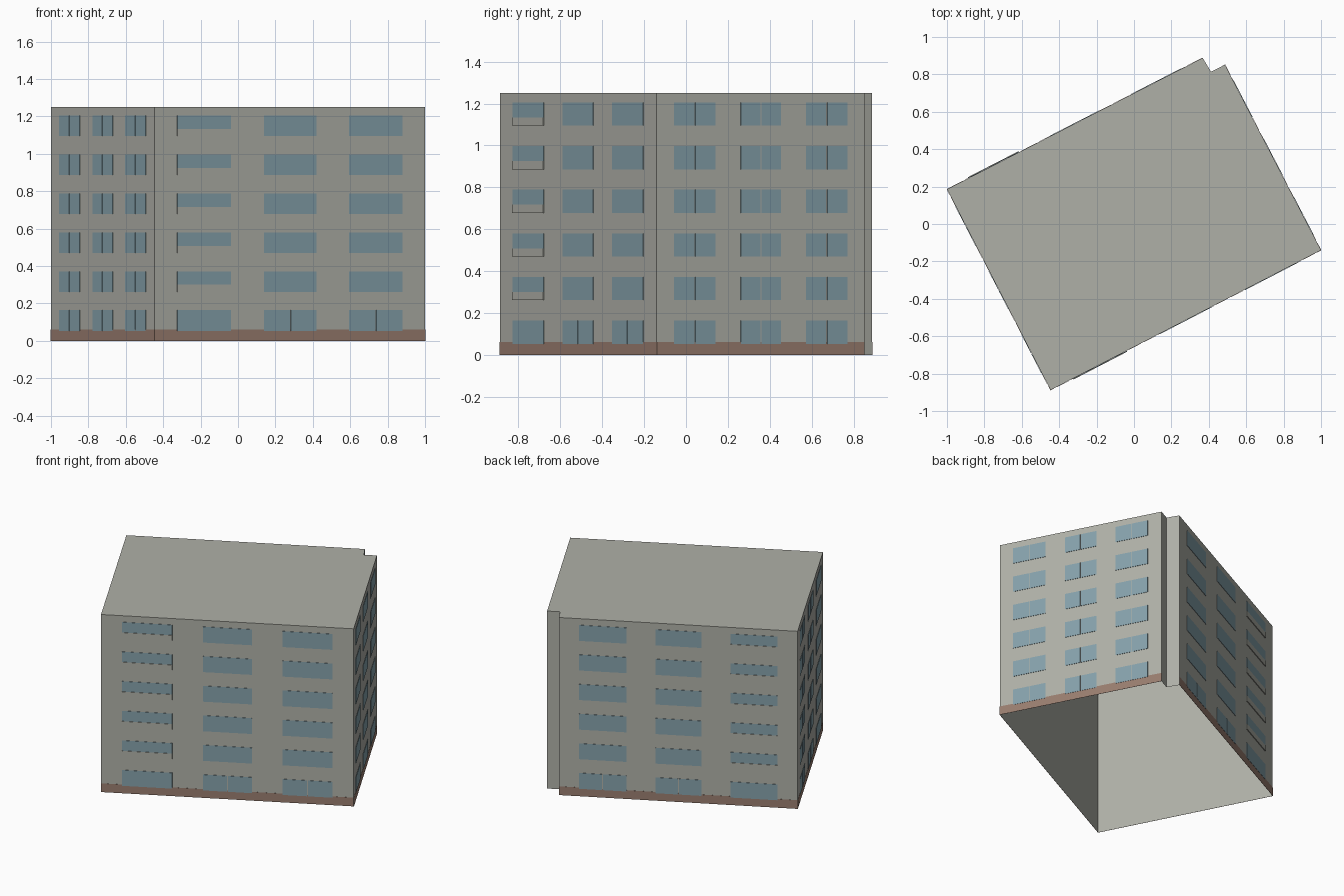
import bpy
import bmesh
from mathutils import Vector

cube = bpy.data.objects.get("Cube")
if cube:
    bpy.data.objects.remove(cube, do_unlink=True)


def material(name, rgb):
    m = bpy.data.materials.new(name)
    m.use_nodes = True
    m.diffuse_color = (*rgb, 1)
    m.node_tree.nodes["Principled BSDF"].inputs["Base Color"].default_value = (*rgb, 1)
    return m


concrete = material("concrete grey", (0.43, 0.435, 0.39))
glass = material("window blue", (0.235, 0.355, 0.405))
brick = material("plinth brown", (0.32, 0.205, 0.16))

HEIGHT, FLOORS = 1.25, 6
STOREY = HEIGHT / FLOORS
SILL, PARAPET, HEAD = 0.053, 0.092, 0.164
COLUMNS = [(0.083, 0.282), (0.404, 0.598), (0.718, 0.916)]
GAP = 0.003

# Footprint, counter-clockwise, with the notch at the back corner
A, B, C, D, E, F = [Vector((x, y, 0)) for x, y in (
    (-1, 0.186), (-0.446, -0.888), (1, -0.14),
    (0.486, 0.852), (0.412, 0.814), (0.367, 0.888))]


def finish(bm, name, mat):
    mesh = bpy.data.meshes.new(name)
    bm.to_mesh(mesh)
    bm.free()
    mesh.materials.append(mat)
    obj = bpy.data.objects.new(name, mesh)
    bpy.context.collection.objects.link(obj)


def plate(bm, start, end, u0, u1, z0, z1, depth):
    """Thin open-backed plate on the wall from start to end, u in lengths."""
    along = (end - start).normalized()
    out = Vector((along.y, -along.x, 0))
    corners = [(u0, z0), (u1, z0), (u1, z1), (u0, z1)]
    back, front = [[bm.verts.new(start + along * u + out * d + Vector((0, 0, z)))
                    for u, z in corners] for d in (0.0005, depth)]
    bm.faces.new(front)
    for i in range(4):
        j = (i + 1) % 4
        bm.faces.new((back[i], back[j], front[j], front[i]))


# Hollow shell: walls and flat roof, open underneath
bm = bmesh.new()
base = [bm.verts.new(p) for p in (A, B, C, D, E, F)]
top = [bm.verts.new(v.co + Vector((0, 0, HEIGHT))) for v in base]
for i in range(len(base)):
    j = (i + 1) % len(base)
    bm.faces.new((base[i], base[j], top[j], top[i]))
bm.faces.new(top)
finish(bm, "building_shell", concrete)

# Facades: name, ends, balcony column, columns split on every floor
facades = [
    ("left_end", A, B, None, True),
    ("front", B, C, 0, False),
    ("right_end", C, D, None, True),
    ("back", F, A, 2, False),
]
for name, start, end, balcony, paired in facades:
    length = (end - start).length

    # Plinth band
    bm = bmesh.new()
    plate(bm, start, end, 0, length, 0, 0.061, 0.0015)
    finish(bm, name + "_plinth", brick)

    # Windows and balcony parapets
    windows, parapets = bmesh.new(), bmesh.new()
    for floor in range(FLOORS):
        z = floor * STOREY
        for col, (f0, f1) in enumerate(COLUMNS):
            u0, u1 = f0 * length, f1 * length
            mid = (u0 + u1) / 2
            bottom = SILL
            if col == balcony and floor > 0:
                bottom = PARAPET
                plate(parapets, start, end, u0, u1, z + SILL, z + PARAPET, 0.006)
            if paired or (floor == 0 and col != balcony):
                spans = [(u0, mid - GAP), (mid + GAP, u1)]
            else:
                spans = [(u0, u1)]
            for s0, s1 in spans:
                plate(windows, start, end, s0, s1, z + bottom, z + HEAD, 0.003)
    finish(windows, name + "_windows", glass)
    if balcony is None:
        parapets.free()
    else:
        finish(parapets, name + "_balcony_parapets", concrete)
